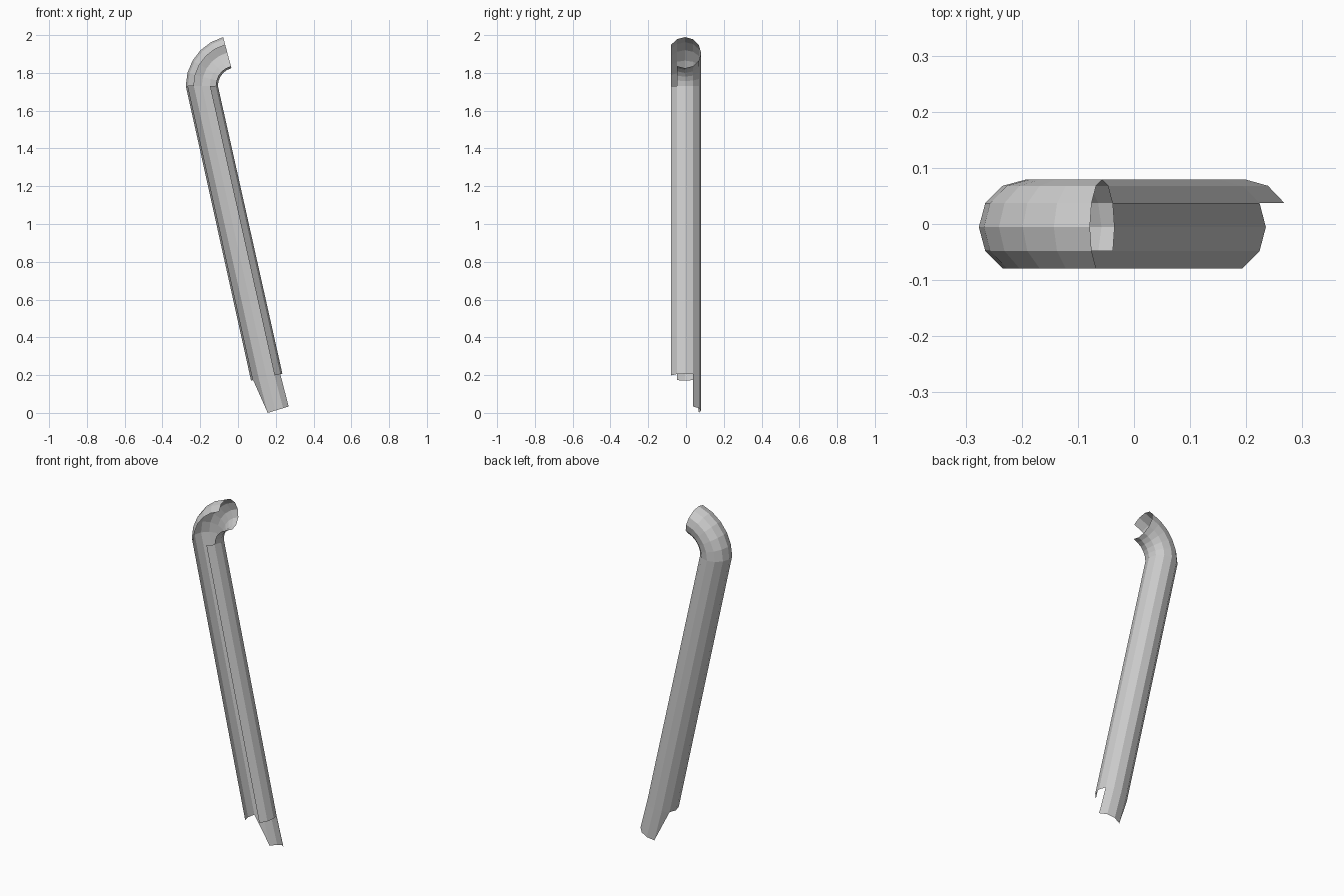
import bpy, bmesh
from math import sin, cos, radians
from mathutils import Vector

if "Cube" in bpy.data.objects:
    bpy.data.objects.remove(bpy.data.objects["Cube"])

R = 0.085        # pipe radius
CY = -0.0055     # pipe axis in y
STEP = 30        # twelve-sided pipe

bm = bmesh.new()


def ring(cx, cz, tilt):
    """Ring of 12 vertices, tilted about y (degrees; 0 = horizontal)."""
    u = Vector((cos(radians(tilt)), 0, sin(radians(tilt))))
    return [bm.verts.new(Vector((cx, CY, cz)) + u * R * cos(radians(STEP * k))
                         + Vector((0, R * sin(radians(STEP * k)), 0)))
            for k in range(12)]


def skin(low, high, first, last):
    """Outward quads between two rings from side index first to last."""
    for k in range(first, last):
        a, b = k % 12, (k + 1) % 12
        bm.faces.new((low[a], low[b], high[b], high[a]))


tip = ring(0.198, 0.023, 17)
base = ring(0.152, 0.20, 12.5)

# Bent top: 75 degree elbow in five steps around its bend centre
bend_x, bend_z, bend_r = -0.0095, 1.742, 0.182
elbow = [ring(bend_x - bend_r * cos(radians(a)), bend_z + bend_r * sin(radians(a)), -a)
         for a in range(0, 76, 15)]
for low, high in zip(elbow, elbow[1:]):
    skin(low, high, -1, 8)

# Long leaning shaft with a slit along the front
skin(base, elbow[0], -2, 7)

# Broken tongue at the foot, with a torn corner
skin(tip, base, 1, 4)
bm.faces.new((tip[4], base[5], base[4]))

# Remove unused ring points
bmesh.ops.delete(bm, geom=[v for v in bm.verts if not v.link_faces], context='VERTS')

mesh = bpy.data.meshes.new("broken_pipe")
bm.to_mesh(mesh)
bm.free()
pipe = bpy.data.objects.new("broken_pipe", mesh)
bpy.context.collection.objects.link(pipe)

# Rest the lowest point on the ground
pipe.location.z = -min(v.co.z for v in mesh.vertices)
